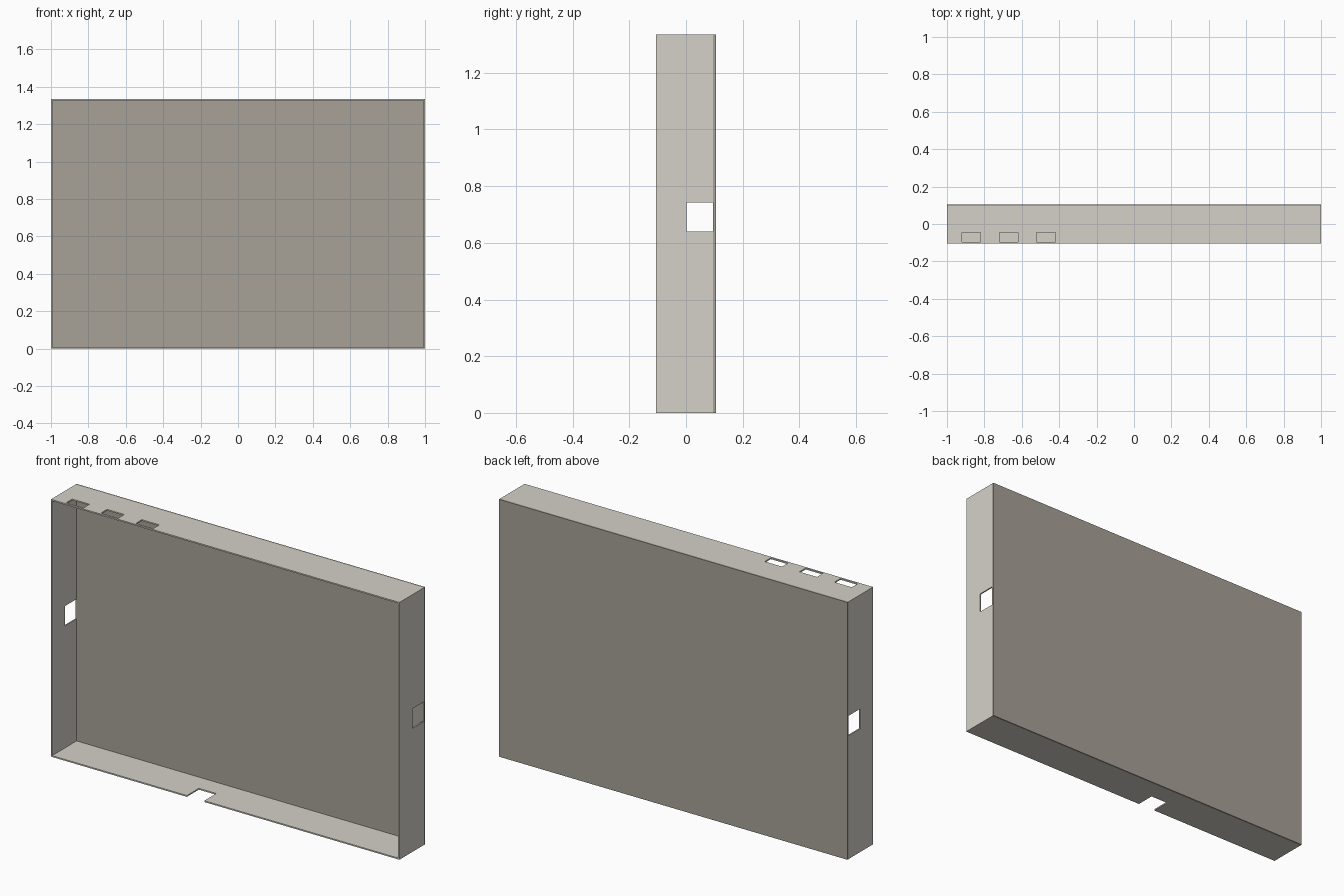
import bpy, bmesh
from mathutils import Vector

if "Cube" in bpy.data.objects:
    bpy.data.objects.remove(bpy.data.objects["Cube"])

W, H, D = 1.0, 1.335, 0.105   # half width, height, half depth
WALL, BACK = 0.007, 0.01      # wall and back panel thickness


def box(name, x, y, z, color=None):
    """Box spanning the given (min, max) ranges."""
    bm = bmesh.new()
    bmesh.ops.create_cube(bm, size=1)
    for v in bm.verts:
        v.co = Vector([r[0] if c < 0 else r[1] for c, r in zip(v.co, (x, y, z))])
    mesh = bpy.data.meshes.new(name)
    bm.to_mesh(mesh)
    bm.free()
    obj = bpy.data.objects.new(name, mesh)
    bpy.context.collection.objects.link(obj)
    if color:
        mat = bpy.data.materials.new(name + "_paint")
        mat.diffuse_color = (*color, 1)
        mat.use_nodes = True
        mat.node_tree.nodes["Principled BSDF"].inputs["Base Color"].default_value = mat.diffuse_color
        mesh.materials.append(mat)
    return obj


def cut(target, x, y, z):
    """Cut a box-shaped opening out of the target."""
    cutter = box("cutter", x, y, z)
    cutter.hide_render = True
    mod = target.modifiers.new("cut", 'BOOLEAN')
    mod.operation, mod.solver, mod.object = 'DIFFERENCE', 'EXACT', cutter
    bpy.context.view_layer.objects.active = target
    bpy.ops.object.modifier_apply(modifier=mod.name)
    bpy.data.objects.remove(cutter)


# darker back panel
box("back_panel", (-W, W), (D - BACK, D), (0, H), (0.388, 0.363, 0.313))

# lighter four-sided wall frame, open at the front
frame = box("wall_frame", (-W, W), (-D, D - BACK), (0, H), (0.665, 0.64, 0.588))
cut(frame, (-W + WALL, W - WALL), (-D - 0.1, D + 0.1), (WALL, H - WALL))

# side window through both side walls, reaching the back panel
cut(frame, (-W - 0.1, W + 0.1), (0.002, D + 0.1), (0.64, 0.743))

# three slots in the top wall
for cx in (-0.87, -0.67, -0.47):
    cut(frame, (cx - 0.05, cx + 0.05), (-0.095, -0.045), (H - 0.1, H + 0.1))

# cable notch in the front edge of the bottom wall
cut(frame, (-0.22, -0.12), (-D - 0.1, -0.007), (-0.1, 0.1))
